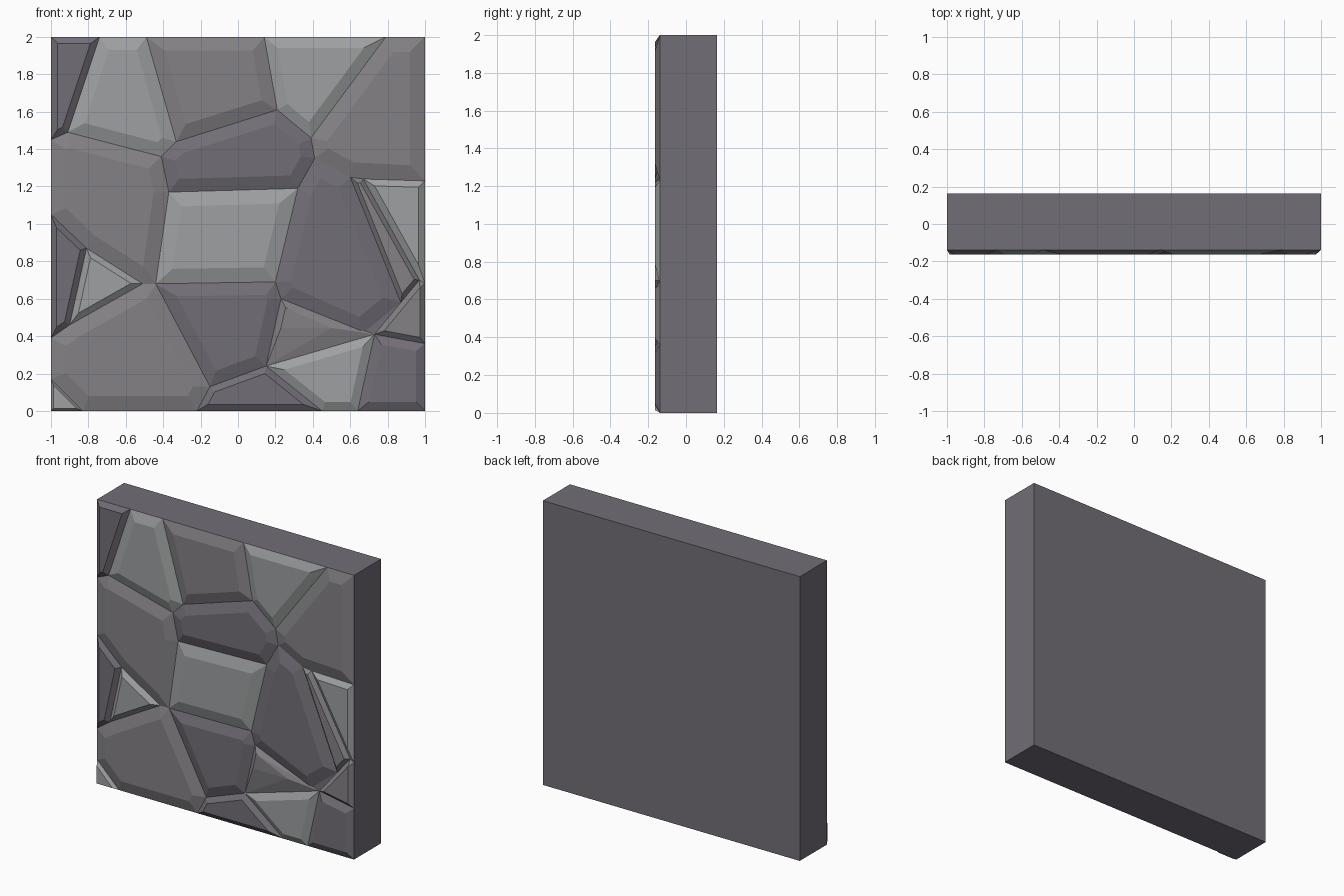
import bpy, bmesh
from mathutils import Vector

if "Cube" in bpy.data.objects:
    bpy.data.objects.remove(bpy.data.objects["Cube"])

FRONT, BED, BACK = -0.163, -0.138, 0.163

# Joint points of the stonework (x, z), shared between neighbouring stones
J = dict(A=(-1, 2), B=(-.74, 2), C=(-.49, 2), D=(.14, 2), E=(.79, 2), F=(1, 2),
         G=(1, 1.23), H=(1, .68), I=(1, .36), J=(1, 0), K=(.64, 0), L=(.45, 0),
         M=(-.22, 0), N=(-.83, 0), O=(-1, 0), P=(-1, .17), Q=(-1, .39),
         R=(-1, 1.05), S=(-1, 1.45),
         a=(-.91, 1.49), b=(-.41, 1.36), c=(-.33, 1.44), d=(.21, 1.61),
         e=(.39, 1.46), f=(.41, 1.35), g=(-.37, 1.17), h=(.32, 1.19),
         i=(.60, 1.25), j=(-.44, .68), k=(-.51, .68), l=(-.81, .87),
         m=(-.90, .46), n=(.20, .69), o=(.23, .60), p=(-.15, .13),
         q=(.15, .24), r=(.66, .41), t=(.73, .41), u=(.87, .58),
         v=(.97, .70), w=(.67, 1.24))

# Stones by shade, each named by the joints around it
STONES = {"dark": "ABaS cdefhgb fiuronh jnoqp pqLM tIJK RlmQ".split(),
          "mid": "CDdc EFGife SabgjklR iwvu uvHIt ortq QmkjpMNP".split(),
          "light": "BCcba DEed ghnj wGHv qtKL lkm PNO".split()}
COLOURS = {"dark": (.17, .155, .185, 1), "mid": (.23, .22, .235, 1),
           "light": (.34, .35, .355, 1)}


def finish(bm, name, mat):
    me = bpy.data.meshes.new(name)
    bm.to_mesh(me)
    bm.free()
    me.materials.append(mat)
    bpy.context.collection.objects.link(bpy.data.objects.new(name, me))


def stone(name, joints, mat):
    pts = [Vector((J[s][0], BED, J[s][1])) for s in joints]
    centre = sum(pts, Vector()) / len(pts)
    # Flat top: the outline trimmed inwards along every side
    top = bmesh.new()
    face = top.faces.new([top.verts.new(p) for p in pts])
    inset = min(.08, .28 * 2 * face.calc_area() / face.calc_perimeter())
    for p, q in zip(pts, pts[1:] + pts[:1]):
        out = (q - p).cross(Vector((0, 1, 0))).normalized()
        if out.dot(centre - p) > 0:
            out = -out
        bmesh.ops.bisect_plane(top, geom=top.verts[:] + top.edges[:] + top.faces[:],
                               plane_co=p - out * inset, plane_no=out, clear_outer=True)
    tops = [Vector((v.co.x, FRONT, v.co.z)) for v in top.verts]
    top.free()
    # Sloped sides from the joint lines up to the flat top
    bm = bmesh.new()
    for p in pts + tops:
        bm.verts.new(p)
    bmesh.ops.convex_hull(bm, input=bm.verts[:])
    bmesh.ops.recalc_face_normals(bm, faces=bm.faces[:])
    bmesh.ops.delete(bm, geom=[f for f in bm.faces if f.normal.y > .99], context='FACES')
    bmesh.ops.dissolve_limit(bm, angle_limit=.01, verts=bm.verts[:], edges=bm.edges[:])
    finish(bm, name, mat)


mats = {}
for shade, colour in COLOURS.items():
    mats[shade] = bpy.data.materials.new(shade + "_stone")
    mats[shade].diffuse_color = colour

# Backing slab
bm = bmesh.new()
bmesh.ops.create_cube(bm, size=1)
for v in bm.verts:
    v.co = (v.co.x * 2, BACK if v.co.y > 0 else BED, v.co.z * 2 + 1)
finish(bm, "backing_slab", mats["dark"])

# Facing stones
for shade, outlines in STONES.items():
    for n, joints in enumerate(outlines, 1):
        stone(f"{shade}_stone_{n}", joints, mats[shade])

for m in bpy.data.materials:
    if m.users and not m.is_grease_pencil:
        m.use_nodes = True
        m.node_tree.nodes["Principled BSDF"].inputs["Base Color"].default_value = m.diffuse_color
